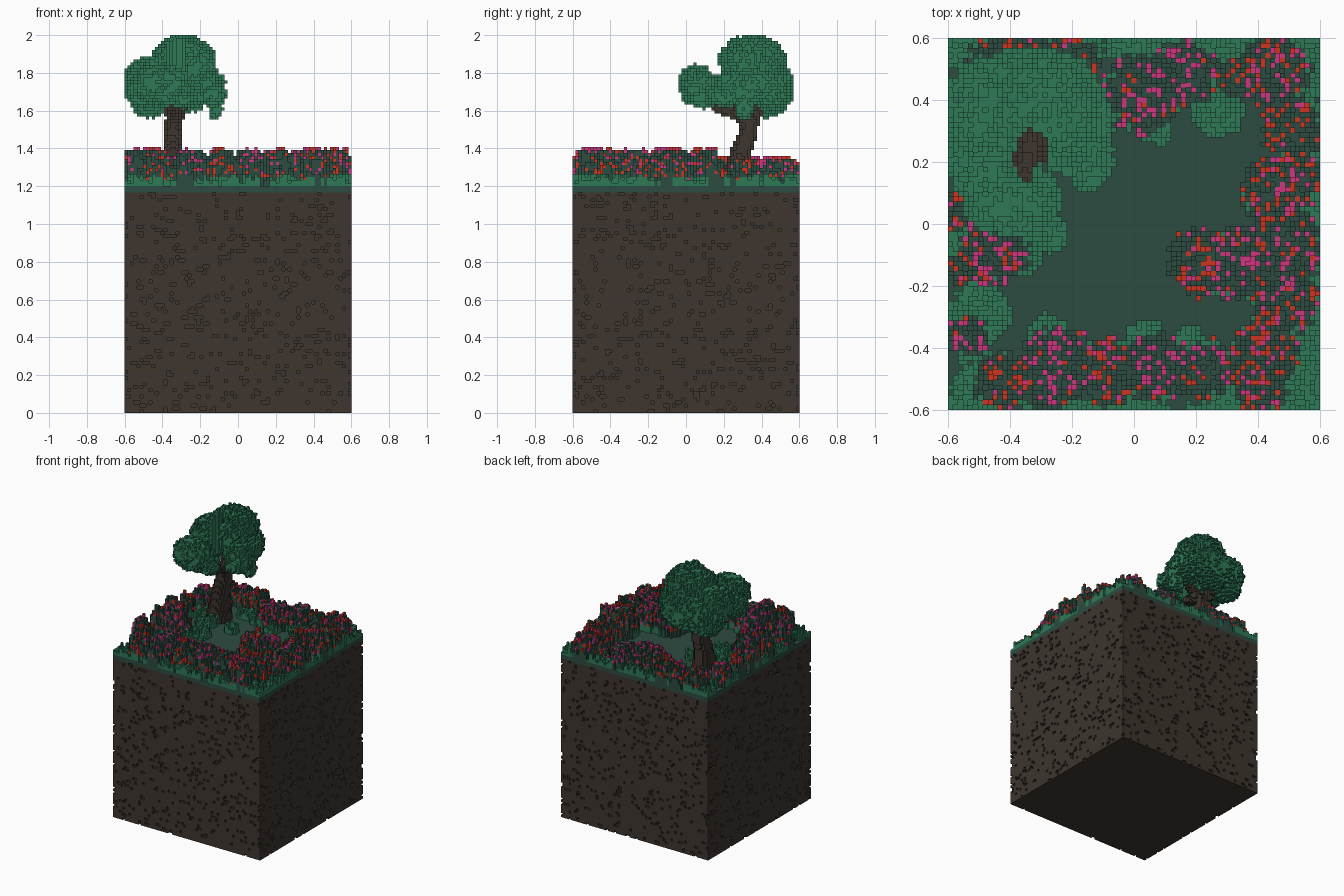
import bpy, math, random
from mathutils import Vector

if "Cube" in bpy.data.objects:
    bpy.data.objects.remove(bpy.data.objects["Cube"])

random.seed(7)
V = 0.016            # voxel size
N = 75               # voxels across the block
EARTH, GROUND = 73, 75   # earth layers, ground level


def material(name, rgb):
    lin = [((c / 255 + 0.055) / 1.055) ** 2.4 for c in rgb] + [1]
    m = bpy.data.materials.new(name)
    m.use_nodes = True
    m.diffuse_color = lin
    m.node_tree.nodes["Principled BSDF"].inputs["Base Color"].default_value = lin
    return m


SOIL = material("soil_brown", (61, 53, 46))
DARK = material("dark_green", (44, 75, 65))
LEAF = material("leaf_green", (46, 120, 86))
PINK = material("magenta", (205, 54, 128))
RED = material("red", (205, 52, 32))

# Each direction with the corners of the voxel face on that side
SIDES = [((1, 0, 0), ((1, 0, 0), (1, 1, 0), (1, 1, 1), (1, 0, 1))),
         ((-1, 0, 0), ((0, 0, 0), (0, 0, 1), (0, 1, 1), (0, 1, 0))),
         ((0, 1, 0), ((0, 1, 0), (0, 1, 1), (1, 1, 1), (1, 1, 0))),
         ((0, -1, 0), ((0, 0, 0), (1, 0, 0), (1, 0, 1), (0, 0, 1))),
         ((0, 0, 1), ((0, 0, 1), (1, 0, 1), (1, 1, 1), (0, 1, 1))),
         ((0, 0, -1), ((0, 0, 0), (0, 1, 0), (1, 1, 0), (1, 0, 0)))]


def voxel_object(name, cells, solid=None):
    """Mesh the exposed faces of a {cell: material} dictionary."""
    solid = solid or (lambda c: c in cells or c[2] < GROUND)
    index, faces, mats, slots = {}, [], [], []
    for (i, j, k), m in cells.items():
        if m not in mats:
            mats.append(m)
        for (a, b, c), corners in SIDES:
            if solid((i + a, j + b, k + c)):
                continue
            faces.append([index.setdefault((i + p, j + q, k + r), len(index))
                          for p, q, r in corners])
            slots.append(mats.index(m))
    me = bpy.data.meshes.new(name)
    me.from_pydata([(i * V - 0.6, j * V - 0.6, k * V) for i, j, k in index], [], faces)
    for m in mats:
        me.materials.append(m)
    me.polygons.foreach_set("material_index", slots)
    me.update()
    ob = bpy.data.objects.new(name, me)
    bpy.context.collection.objects.link(ob)
    return ob


def centre(i, j, k=0):
    return Vector(((i + 0.5) * V - 0.6, (j + 0.5) * V - 0.6, (k + 0.5) * V))


def inside(i, j):
    return 0 <= i < N and 0 <= j < N


# Earth block with small pits in its four sides
pits = set()
for side in range(4):
    for _ in range(440):
        u, k = random.randrange(N), random.randrange(EARTH)
        for w in range(2 if random.random() < 0.15 else 1):
            u2, end = min(u + w, N - 1), (N - 1) * (side % 2)
            pits.add((u2, end, k) if side < 2 else (end, u2, k))


def earth_solid(c):
    return inside(c[0], c[1]) and 0 <= c[2] and c not in pits


earth = {(i, j, k): SOIL for i in range(N) for j in range(N) for k in range(EARTH)
         if (min(i, j, N - 1 - i, N - 1 - j) < 2 or k == 0) and (i, j, k) not in pits}
voxel_object("earth_block", earth, earth_solid)

# Turf slab
bpy.ops.mesh.primitive_cube_add(size=1, location=(0, 0, (EARTH + GROUND) / 2 * V))
turf = bpy.context.object
turf.name = "turf_layer"
turf.scale = (1.2, 1.2, (GROUND - EARTH) * V)
turf.data.materials.append(DARK)

# Flower bushes: x, y, radius, share of magenta flowers
BUSHES = [(0.02, 0.42, .13, .9), (0.17, 0.48, .11, .9), (0.45, 0.49, .12, .7),
          (0.33, 0.47, .07, .3), (0.51, 0.31, .10, .1), (0.46, 0.10, .12, .4),
          (0.55, 0.15, .06, .5), (0.50, -0.07, .12, .6), (0.22, -0.12, .11, .3),
          (0.35, -0.13, .12, .8), (0.49, -0.25, .11, .5), (0.42, -0.42, .11, .4),
          (0.40, -0.52, .09, .4), (0.24, -0.47, .10, .5), (0.07, -0.46, .11, .8),
          (-0.08, -0.48, .11, .2), (-0.24, -0.45, .12, .8), (-0.28, -0.54, .07, .9),
          (-0.43, -0.51, .09, .2), (-0.53, -0.36, .07, .9), (-0.45, -0.09, .11, .8),
          (-0.56, -0.14, .05, .2), (-0.57, 0.04, .06, .3), (-0.56, 0.20, .06, .2),
          (-0.53, 0.36, .08, .8), (-0.45, 0.52, .09, .3), (-0.20, 0.52, .09, .2),
          (-0.32, 0.54, .07, .4)]
# Low shrubs: x, y, radius
SHRUBS = [(0.27, 0.37, .09), (-0.48, -0.29, .09), (-0.28, -0.36, .07), (0.04, -0.38, .07),
          (0.18, -0.38, .05), (-0.28, -0.03, .07), (-0.36, -0.10, .07), (-0.53, -0.52, .06),
          (0.55, -0.48, .07), (0.07, 0.30, .05), (-0.08, 0.36, .06), (-0.2, 0.42, .08),
          (0.54, 0.44, .06), (-0.36, 0.15, .08), (-0.45, 0.3, .1), (-0.15, 0.15, .05)]

bush, shrub = {}, {}
for i in range(N):
    for j in range(N):
        p = centre(i, j)
        x, y = p.x, p.y
        # Tallest bush over this column
        top, pink = 0, 0
        cap = 13 if y < 0.17 else 10
        for bx, by, r, share in BUSHES:
            d = math.hypot(x - bx, y - by) / r + random.uniform(-.12, .12)
            if d < 1:
                h = 3 + (cap - 3) * (1 - max(d, 0) ** 3)
                if h > top:
                    top, pink = h, share
        if top:
            h = min(cap - 1, max(2, round(top + random.choice((-3, -2, -1, 0, 0)))))
            for k in range(h):
                rim = random.random()
                low = k < 3 and math.sin(17 * x + 3) + math.sin(19 * y + 1) > 0.2
                m = LEAF if low else DARK
                if k >= 3 and rim < 0.16:
                    m = PINK if random.random() < pink * k / 7 else RED
                bush[i, j, GROUND + k] = m
            # Blossom standing on top
            if random.random() < 0.20:
                bush[i, j, GROUND + h] = PINK if random.random() < pink else RED
            continue
        # Low leafy patches inside and along the rim of the block
        near = any(math.hypot(x - sx, y - sy) < r * random.uniform(.88, 1.08)
                   for sx, sy, r in SHRUBS)
        border = max(abs(x), abs(y)) > 0.46
        patch = math.sin(23 * x + 1) + math.sin(21 * y + 2) + random.uniform(-.4, .4) > -0.1
        if near or (border and patch):
            for k in range(random.choice((1, 2, 2, 3, 4))):
                shrub[i, j, GROUND + k] = LEAF
# Thin the upper foliage so that it looks ragged
for c in [c for c in bush if c[2] > GROUND + 4 and (c[0], c[1], c[2] + 1) not in bush]:
    if random.random() < 0.12:
        del bush[c]
voxel_object("flower_bushes", bush)
voxel_object("low_shrubs", shrub)

# Trunk and branches: chains of x, y, z, radius
LIMBS = [[(-.34, .26, 1.2, .085), (-.345, .29, 1.38, .056), (-.345, .33, 1.48, .052),
          (-.34, .34, 1.54, .046), (-.33, .27, 1.58, .034), (-.35, .18, 1.61, .028),
          (-.38, .07, 1.68, .02)],
         [(-.33, .33, 1.54, .035), (-.29, .27, 1.63, .028), (-.2, .29, 1.69, .02)],
         [(-.34, .35, 1.53, .035), (-.37, .39, 1.62, .028), (-.42, .4, 1.72, .02)]]
trunk = {}
for chain in LIMBS:
    for a, b in zip(chain, chain[1:]):
        for s in range(17):
            x, y, z, r = (p + (q - p) * s / 16 for p, q in zip(a, b))
            ci, cj, ck = int((x + .6) / V), int((y + .6) / V), int(z / V)
            n = int(r / V) + 1
            for i in range(ci - n, ci + n + 1):
                for j in range(cj - n, cj + n + 1):
                    for k in range(max(GROUND, ck - n), ck + n + 1):
                        if (centre(i, j, k) - Vector((x, y, z))).length < r:
                            trunk[i, j, k] = SOIL
voxel_object("tree_trunk", trunk)

# Leafy crown: ellipsoids (centre, radii) around a gap over the trunk
LOBES = [((-.29, .35, 1.86), (.17, .18, .14)), ((-.46, .37, 1.75), (.15, .17, .14)),
         ((-.19, .33, 1.74), (.12, .17, .10)), ((-.32, .46, 1.72), (.19, .11, .14)),
         ((-.40, .06, 1.735), (.15, .10, .11)), ((-.50, .19, 1.70), (.10, .12, .09)),
         ((-.14, .21, 1.68), (.08, .10, .06)), ((-.30, .09, 1.67), (.07, .08, .06)),
         ((-.12, .31, 1.61), (.04, .05, .06)), ((-.47, .42, 1.62), (.09, .10, .06))]
crown = {}
for (cx, cy, cz), (rx, ry, rz) in LOBES:
    for i in range(max(0, int((cx - rx + .6) / V) - 2), int((cx + rx + .6) / V) + 3):
        for j in range(int((cy - ry + .6) / V) - 2, min(N, int((cy + ry + .6) / V) + 3)):
            for k in range(int((cz - rz) / V) - 2, min(125, int((cz + rz) / V) + 3)):
                p = centre(i, j, k)
                d = Vector(((p.x - cx) / rx, (p.y - cy) / ry, (p.z - cz) / rz)).length
                gap = math.hypot((p.x + .33) / .055, (p.y - .22) / .085) < 1
                if d < 1 + random.uniform(-.12, .07) and not gap:
                    crown[i, j, k] = LEAF
voxel_object("tree_crown", crown)
